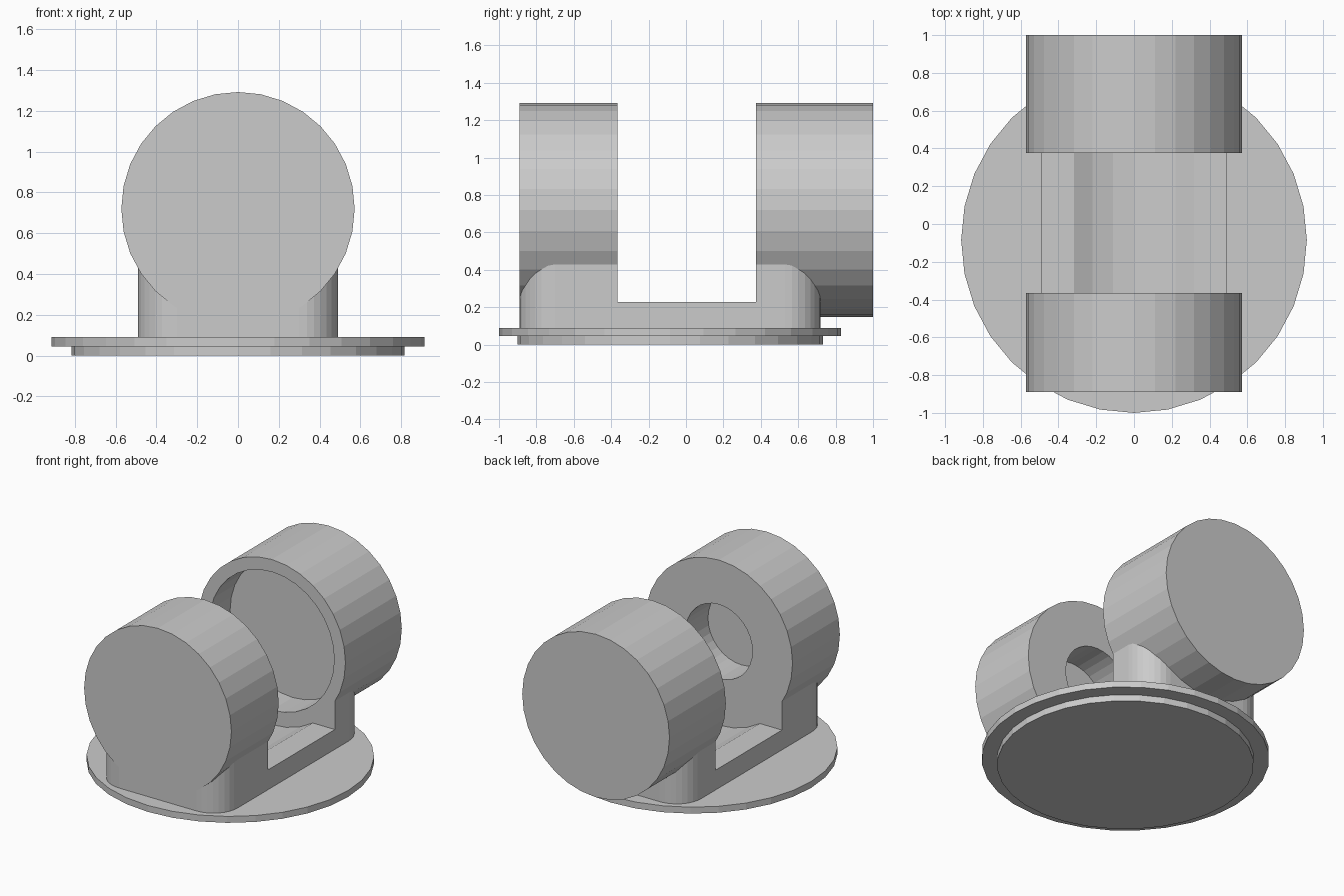
import bpy, bmesh, math
from mathutils import Matrix

if "Cube" in bpy.data.objects:
    bpy.data.objects.remove(bpy.data.objects["Cube"])

SIDES = 32
AXIS_Z, DRUM_R = 0.72, 0.572
SLOT_Y0, SLOT_Y1 = -0.365, 0.375


def add_object(name, bm):
    bmesh.ops.recalc_face_normals(bm, faces=bm.faces)
    mesh = bpy.data.meshes.new(name)
    bm.to_mesh(mesh)
    bm.free()
    obj = bpy.data.objects.new(name, mesh)
    bpy.context.collection.objects.link(obj)
    return obj


def cylinder(name, r, a, b, y=0.0, z=None):
    """Upright disc from z=a to b, or, when z is given, a drum along y from a to b."""
    bm = bmesh.new()
    mid = (a + b) / 2
    if z is None:
        mat = Matrix.Translation((0, y, mid))
    else:
        mat = Matrix.Translation((0, mid, z)) @ Matrix.Rotation(math.pi / 2, 4, 'X')
    bmesh.ops.create_cone(bm, cap_ends=True, segments=SIDES, radius1=r, radius2=r,
                          depth=b - a, matrix=mat)
    return add_object(name, bm)


def rounded_block(name, x, y0, y1, z0, z1, r=0.0, steps=8):
    """Box whose vertical corners are rounded by r."""
    pts = []
    corners = [(x, y1, 0), (-x, y1, 90), (-x, y0, 180), (x, y0, 270)]
    for cx, cy, start in corners:
        if r == 0:
            pts.append((cx, cy))
            continue
        ox = cx - math.copysign(r, cx)
        oy = cy - r if cy == y1 else cy + r
        for i in range(steps + 1):
            t = math.radians(start + 90 * i / steps)
            pts.append((ox + r * math.cos(t), oy + r * math.sin(t)))
    bm = bmesh.new()
    face = bm.faces.new([bm.verts.new((px, py, z0)) for px, py in pts])
    out = bmesh.ops.extrude_face_region(bm, geom=[face])
    verts = [g for g in out['geom'] if isinstance(g, bmesh.types.BMVert)]
    bmesh.ops.translate(bm, verts=verts, vec=(0, 0, z1 - z0))
    return add_object(name, bm)


def combine(target, tool, operation):
    """Apply a boolean and discard the tool object."""
    mod = target.modifiers.new(operation.lower(), 'BOOLEAN')
    mod.operation, mod.solver, mod.object = operation, 'EXACT', tool
    tool.hide_render = True
    bpy.context.view_layer.objects.active = target
    bpy.ops.object.modifier_apply(modifier=mod.name)
    bpy.data.objects.remove(tool, do_unlink=True)


# Two-step round base
cylinder("base_foot", 0.817, 0.0, 0.045, y=-0.085)
cylinder("base_flange", 0.915, 0.045, 0.09, y=-0.085)

# Bracket: rounded block with a slot and a shallow trough between the drums
bracket = rounded_block("drum_bracket", 0.49, -0.89, 0.72, 0.088, 0.432, r=0.19)
combine(bracket, rounded_block("slot_cutter", 0.7, SLOT_Y0, SLOT_Y1, 0.229, 1.0), 'DIFFERENCE')
combine(bracket, cylinder("trough_cutter", DRUM_R, SLOT_Y0, SLOT_Y1, z=0.704), 'DIFFERENCE')

# Facing drums joined to the bracket
combine(bracket, cylinder("front_drum", DRUM_R, -0.89, SLOT_Y0, z=AXIS_Z), 'UNION')
combine(bracket, cylinder("back_drum", DRUM_R, SLOT_Y1, 1.0, z=AXIS_Z), 'UNION')

# Blind recesses: narrow in the front drum, wide in the back drum
combine(bracket, cylinder("front_recess", 0.26, SLOT_Y0 - 0.25, SLOT_Y0 + 0.05, z=AXIS_Z), 'DIFFERENCE')
combine(bracket, cylinder("back_recess", 0.485, SLOT_Y1 - 0.05, SLOT_Y1 + 0.23, z=AXIS_Z), 'DIFFERENCE')
bracket.name = "bracket_with_drums"
